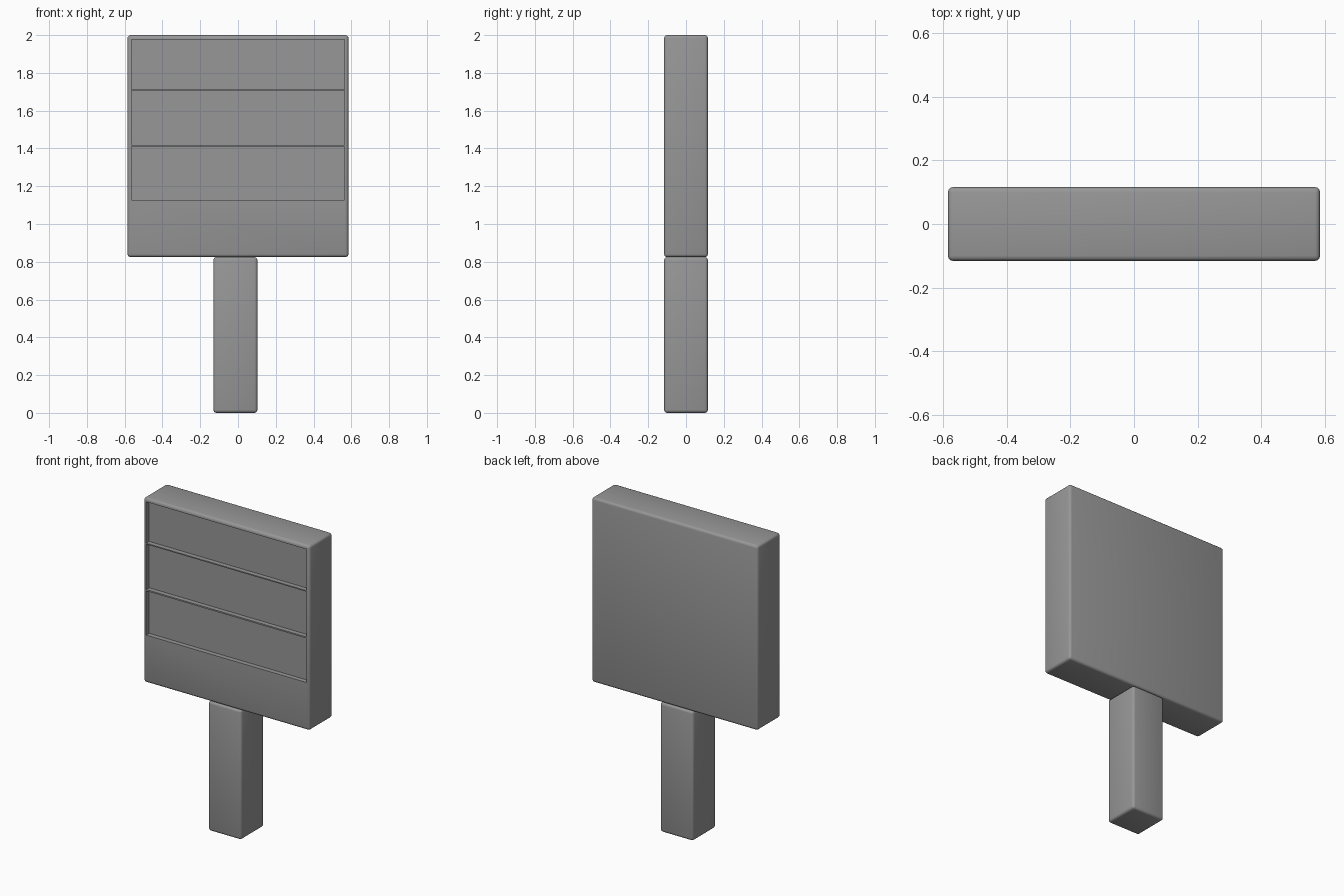
import bpy
from mathutils import Vector

cube = bpy.data.objects.get("Cube")
if cube:
    bpy.data.objects.remove(cube, do_unlink=True)

grey = bpy.data.materials.new("mid_grey")
grey.use_nodes = True
colour = (0.31, 0.31, 0.31, 1)
grey.diffuse_color = colour
grey.node_tree.nodes["Principled BSDF"].inputs["Base Color"].default_value = colour


def box(name, low, high):
    """Box between two opposite corners."""
    low, high = Vector(low), Vector(high)
    bpy.ops.mesh.primitive_cube_add(size=1, location=(low + high) / 2)
    obj = bpy.context.object
    obj.name = name
    obj.scale = high - low
    bpy.ops.object.transform_apply(location=False, rotation=False)
    obj.data.materials.append(grey)
    return obj


def apply_modifier(obj, mod):
    bpy.context.view_layer.objects.active = obj
    bpy.ops.object.modifier_apply(modifier=mod.name)


def round_edges(obj):
    mod = obj.modifiers.new("rounded_edges", 'BEVEL')
    mod.width = 0.016
    mod.segments = 3
    apply_modifier(obj, mod)


def smooth(obj):
    bpy.ops.object.select_all(action='DESELECT')
    obj.select_set(True)
    bpy.context.view_layer.objects.active = obj
    bpy.ops.object.shade_smooth_by_angle(angle=0.6)


half_depth = 0.116
recess_depth = 0.03

# Post, slightly off centre
post = box("post", (-0.13, -half_depth, 0), (0.103, half_depth, 0.825))
round_edges(post)
smooth(post)

# Sign board with three shallow recessed panels on the front
board = box("sign_board", (-0.585, -half_depth, 0.825), (0.585, half_depth, 2))
round_edges(board)
for bottom, top in ((1.128, 1.409), (1.418, 1.706), (1.713, 1.976)):
    cutter = box("panel_cutter", (-0.565, -0.2, bottom),
                 (0.565, recess_depth - half_depth, top))
    cutter.hide_render = True
    mod = board.modifiers.new("recess", 'BOOLEAN')
    mod.operation = 'DIFFERENCE'
    mod.solver = 'EXACT'
    mod.object = cutter
    apply_modifier(board, mod)
    bpy.data.objects.remove(cutter, do_unlink=True)
smooth(board)
